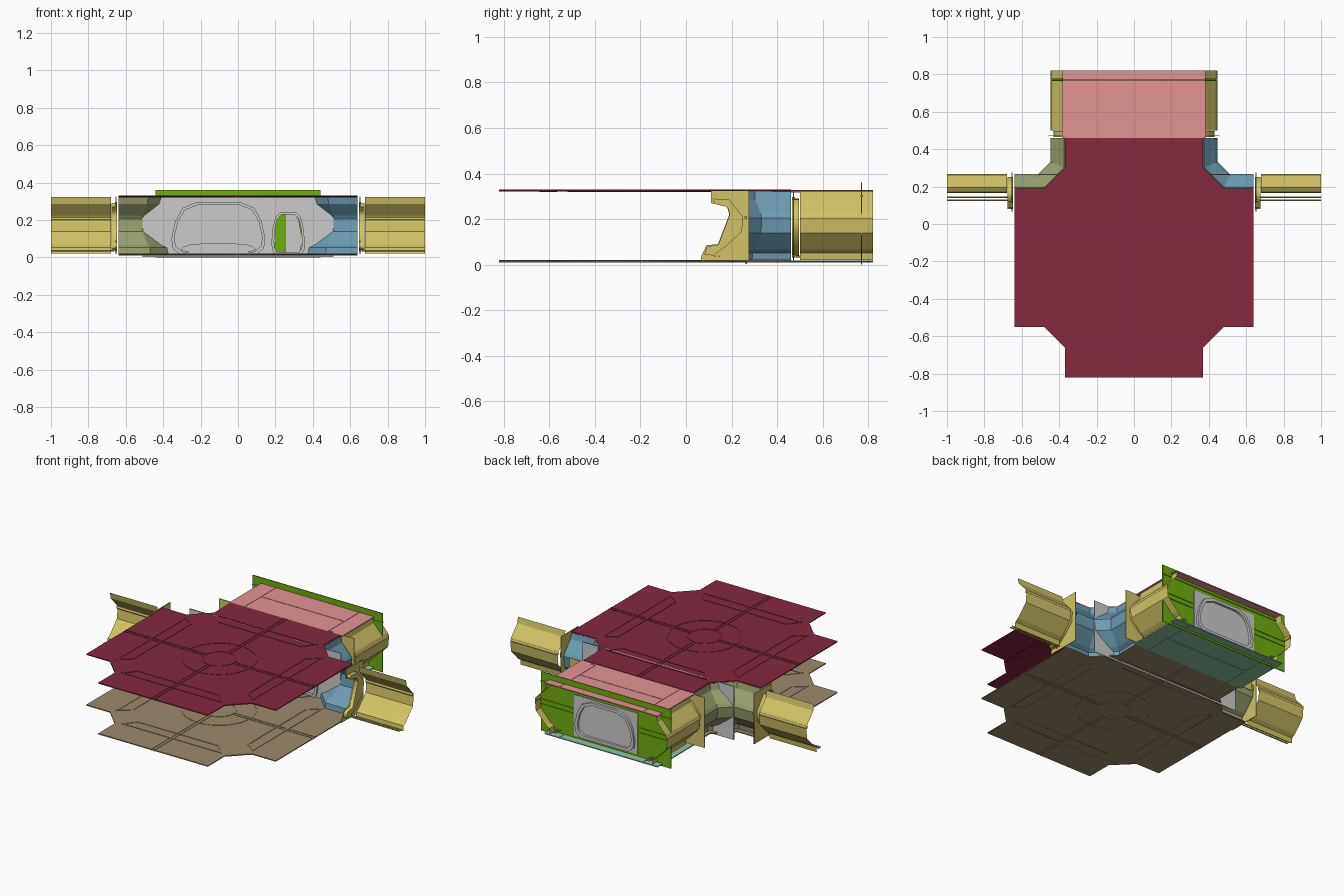
import bpy, bmesh, math
from mathutils import Vector

if "Cube" in bpy.data.objects:
    bpy.data.objects.remove(bpy.data.objects["Cube"])

CY = -0.18  # room centre in y


def mat(name, hexcol):
    c = [int(hexcol[i:i + 2], 16) / 255 for i in (0, 2, 4)]
    m = bpy.data.materials.new(name)
    m.diffuse_color = [((v + .055) / 1.055) ** 2.4 for v in c] + [1]
    m.use_nodes = True
    m.node_tree.nodes["Principled BSDF"].inputs["Base Color"].default_value = m.diffuse_color
    return m


MAROON, TAN = mat("maroon", "85293f"), mat("tan", "9c8a6c")
PINK, TEAL = mat("pink", "e39393"), mat("teal", "8fc4a4")
GREEN, YELLOW = mat("green", "6fae0c"), mat("yellow", "d2c466")
BLUE, OLIVE = mat("blue", "6d9cb2"), mat("olive", "98a070")


def add(name, me, m):
    bm = bmesh.new()
    bm.from_mesh(me)
    bmesh.ops.remove_doubles(bm, verts=bm.verts, dist=1e-5)
    bmesh.ops.recalc_face_normals(bm, faces=bm.faces)
    bm.to_mesh(me)
    bm.free()
    if m:
        me.materials.append(m)
    ob = bpy.data.objects.new(name, me)
    bpy.context.collection.objects.link(ob)
    return ob


def plate(name, loops, fn, t, m=None):
    """Flat plate from 2D loops (inner loops become holes), mapped by fn."""
    cu = bpy.data.curves.new(name, 'CURVE')
    cu.dimensions, cu.fill_mode, cu.extrude = '2D', 'BOTH', t / 2
    for lp in loops:
        s = cu.splines.new('POLY')
        s.points.add(len(lp) - 1)
        for p, q in zip(s.points, lp):
            p.co = (q[0], q[1], 0, 1)
        s.use_cyclic_u = True
    tmp = bpy.data.objects.new("tmp", cu)
    bpy.context.collection.objects.link(tmp)
    dg = bpy.context.evaluated_depsgraph_get()
    me = bpy.data.meshes.new_from_object(tmp.evaluated_get(dg))
    bpy.data.objects.remove(tmp)
    me.materials.clear()
    for v in me.vertices:
        v.co = fn(*v.co)
    return add(name, me, m)


def boxes(name, items, m=None):
    """Several boxes (min corner, max corner) in one mesh."""
    bm = bmesh.new()
    for lo, hi in items:
        lo, hi = Vector(lo), Vector(hi)
        r = bmesh.ops.create_cube(bm, size=1)
        for v in r['verts']:
            v.co = Vector([a * b for a, b in zip(v.co, hi - lo)]) + (lo + hi) / 2
    me = bpy.data.meshes.new(name)
    bm.to_mesh(me)
    bm.free()
    return add(name, me, m)


def sheet(name, rows, m):
    """Surface through equal-length rows of points."""
    n = len(rows[0])
    faces = [(i * n + j, i * n + j + 1, (i + 1) * n + j + 1, (i + 1) * n + j)
             for i in range(len(rows) - 1) for j in range(n - 1)]
    me = bpy.data.meshes.new(name)
    me.from_pydata([p for r in rows for p in r], [], faces)
    return add(name, me, m)


def circle(r, n=48):
    return [(r * math.cos(2 * math.pi * i / n), r * math.sin(2 * math.pi * i / n)) for i in range(n)]


def rot4(pts):
    return [[(x * c - y * s, x * s + y * c) for x, y in pts]
            for c, s in ((1, 0), (0, 1), (-1, 0), (0, -1))]


# Room floor and ceiling: notched plates with panel trim on both sides
quarter = [(.64, -.37), (.64, .37), (.48, .37), (.37, .48)]
outline = [p for q in rot4(quarter) for p in q]
trap_out = [(.463, -.34), (.463, .34), (.385, .28), (.385, -.28)]
trap_in = [(.453, -.322), (.453, .322), (.395, .273), (.395, -.273)]
for part, z, m in (("ceiling", .325, MAROON), ("floor", .015, TAN)):
    at = lambda x, y, h, z=z: (x, y + CY, z + h)
    plate(part, [outline], at, .006, m)
    plate(part + "_panel_trim", rot4(trap_out) + rot4(trap_in), at, .011, m)
    plate(part + "_rings", [circle(.21), circle(.203), circle(.097), circle(.09)], at, .010, m)
    ribs = []
    for s in (-.012, .008):
        for a, b in ((-.64, -.1), (.1, .64)):
            ribs.append(((s, a + CY, z - .005), (s + .004, b + CY, z + .005)))
            ribs.append(((a, s + CY, z - .005), (b, s + .004 + CY, z + .005)))
    boxes(part + "_cross_ribs", ribs, m)

# Rear hall floor and ceiling
for part, z, m in (("hall_ceiling", .322, PINK), ("hall_floor", .014, TEAL)):
    boxes(part, [((-.382, .46, z - .003), (.382, .82, z + .003))], m)
    boxes(part + "_ribs", [((-.284, .46, z - .005), (-.279, .82, z + .005)),
                           ((.279, .46, z - .005), (.284, .82, z + .005)),
                           ((-.28, .622, z - .005), (.29, .627, z + .005))], m)

# Wall profile: (distance from corridor centre line, height)
WALL = [(.372, .322), (.38, .285), (.435, .225), (.447, .205), (.44, .138),
        (.372, .066), (.35, .052), (.346, .02)]
CUT = [(.29, .325), (.29, .27), (.36, .255), (.37, .22), (.32, .09),
       (.27, .085), (.246, .035), (.246, .018)]
TRIM = [(.30, .29), (.30, .268), (.362, .253), (.372, .22), (.322, .088),
        (.272, .08), (.26, .045), (.30, .04), (.36, .085), (.425, .145), (.43, .21), (.37, .285)]

for side, sx in (("right", 1), ("left", -1)):
    # Corner wall following the notch of the room
    rows = []
    for d, z in WALL:
        k = .85 + 1.414 * (d - .37) - d
        rows.append([(sx * x, y + CY, z) for x, y in ((d, .64), (d, k), (k, d), (.64, d))])
    sheet("corner_wall_" + side, rows, BLUE if sx > 0 else OLIVE)

    # Side corridor and rear hall share one wall module
    for run, pos in (("side", lambda u, d, z, s=sx: (s * u, d + CY, z)),
                     ("hall", lambda u, d, z, s=sx: (s * d, u + CY, z))):
        tag = f"{run}_{side}"
        sheet("corridor_wall_" + tag, [[pos(u, d, z) for u in (.68, 1.0)] for d, z in WALL], YELLOW)
        face = lambda u0: (lambda d, z, h: pos(u0 + h, d, z))
        plate("wall_flange_" + tag, [CUT + [(.456, .018), (.456, .325)]], face(.652), .005, YELLOW)
        plate("flange_trim_" + tag, [TRIM], face(.661), .03, YELLOW)
        bolts = [[(x + a, y + b) for a, b in circle(.006, 8)]
                 for x, y in ((.318, .29), (.298, .055), (.298, .038))]
        plate("flange_bolts_" + tag, bolts, face(.652), .012, YELLOW)
        # Pipes along the foot of the wall and a ledge strip
        for i, (d, z) in enumerate(((.308, .036), (.324, .036))):
            plate(f"foot_pipe_{i}_{tag}", [[(d + a, z + b) for a, b in circle(.004, 8)]],
                  face(.83), .34, YELLOW)
        plate("wall_ledge_" + tag, [[(.437, .2), (.447, .2), (.447, .214), (.437, .214)]],
              face(.84), .32, YELLOW)


def arch(cx, w, z0, z1, grow=0):
    """Chamfered arch outline, widest below the middle."""
    h, w = z1 - z0 + 2 * grow, w + grow
    z0 -= grow
    half = [(.80, 0), (.97, .12), (1, .30), (.92, .62), (.76, .86), (.45, .97)]
    r = [(cx + w * a, z0 + h * b) for a, b in half]
    return r + [(2 * cx - x, z) for x, z in reversed(r)]


def upright(y):
    return lambda x, z, h: (x, y + h, z)


# Grey partition wall with wide window and small doorway
window, door = arch(-.105, .235, .028, .29), arch(.268, .075, .028, .235)
plate("partition_wall", [[(-.51, .002), (.51, .002), (.51, .328), (-.51, .328)], window, door],
      upright(.265), .006)
plate("window_frame", [arch(-.105, .235, .028, .29, .016), window], upright(.262), .022)
plate("window_pane", [window], upright(.268), .004)
plate("window_sill", [arch(-.105, .20, .03, .075)], upright(.262), .012)
plate("doorway_frame", [arch(.268, .075, .028, .235, .014), door], upright(.262), .022)
plate("doorway_half_leaf", [[(.25, .028), (.33, .028), (.345, .09), (.325, .2), (.30, .235), (.25, .235)]],
      upright(.272), .004)

# Green end wall with door
opening = arch(0, .20, .035, .275)
plate("end_wall", [[(-.44, 0), (.44, 0), (.44, .36), (-.44, .36)], opening], upright(.77), .005, GREEN)
boxes("end_wall_ribs", [((-.44, .765, z), (x, .777, z + .006))
                        for z, x in ((.30, .44), (.19, -.225), (.16, -.225))]
      + [((.225, .765, z), (.44, .777, z + .006)) for z in (.19, .16)], GREEN)
plate("end_door_frame", [opening, arch(0, .20, .035, .275, -.018)], upright(.775), .03)
plate("end_door_panel", [[(-.215, .03), (.215, .03), (.215, .28), (-.215, .28)]], upright(.774), .003)
